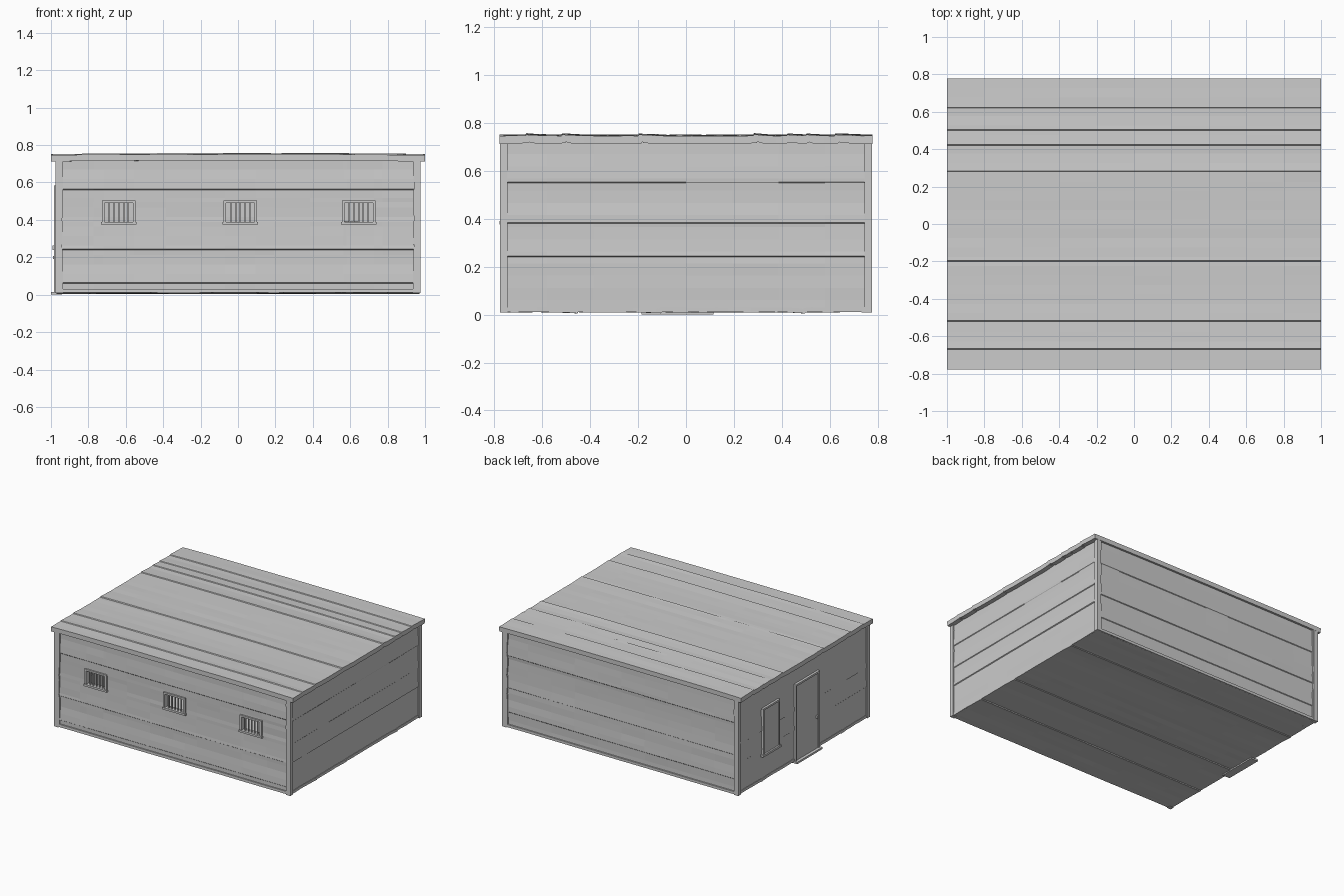
import bpy, bmesh, random
from mathutils import Vector

random.seed(4)
if "Cube" in bpy.data.objects:
    bpy.data.objects.remove(bpy.data.objects["Cube"])

grey = bpy.data.materials.new("weathered_grey")
grey.use_nodes = True
grey.diffuse_color = (0.6, 0.6, 0.6, 1)
grey.node_tree.nodes["Principled BSDF"].inputs["Base Color"].default_value = (0.6, 0.6, 0.6, 1)


def finish(name, bm):
    mesh = bpy.data.meshes.new(name)
    bm.to_mesh(mesh)
    bm.free()
    mesh.materials.append(grey)
    obj = bpy.data.objects.new(name, mesh)
    bpy.context.collection.objects.link(obj)
    return obj


def box(name, low, high):
    """Axis-aligned block between two corners."""
    low, high = Vector(low), Vector(high)
    bm = bmesh.new()
    bmesh.ops.create_cube(bm, size=1)
    for v in bm.verts:
        v.co = (low + high) / 2 + v.co * (high - low)
    return finish(name, bm)


def divisions(low, high, pitch, extra):
    """Even cuts, moved aside where an exact extra cut is needed."""
    count = round((high - low) / pitch)
    cuts = [low + (high - low) * i / count for i in range(count + 1)]
    inner = [c for c in cuts[1:-1] if all(abs(c - e) > 0.012 for e in extra)]
    return sorted([low, high] + inner + list(extra))


def planks(name, origin, normal, u_dir, half, low, high, thick, laps=(), holes=(), crown=0.0):
    """Slightly uneven boarded sheet with lapped joints and optional openings."""
    o, n, u = Vector(origin), Vector(normal), Vector(u_dir)
    v = n.cross(u)
    us = divisions(-half, half, 0.2, [h[i] for h in holes for i in (0, 1)])
    steps = [s for lap in laps for s in (lap, lap + 0.004)]
    vs = divisions(low, high, 0.05, steps + sorted({h[i] for h in holes for i in (2, 3)}))
    bm = bmesh.new()
    grid = []
    for b in vs:
        above = [lap for lap in laps if lap + 0.002 < b]
        ramp = 0.0
        if above:
            ramp = 0.005 * max(0, 1 - (b - above[-1]) / 0.1)
        row_shift = random.uniform(-0.001, 0.001)
        row = []
        for a in us:
            d = ramp + row_shift + random.uniform(-0.0008, 0.0008)
            d += crown * (1 - abs(a / half) ** 3)
            row.append(bm.verts.new(o + u * a + v * b + n * d))
        grid.append(row)
    for j in range(len(vs) - 1):
        for i in range(len(us) - 1):
            a, b = (us[i] + us[i + 1]) / 2, (vs[j] + vs[j + 1]) / 2
            if not any(h[0] < a < h[1] and h[2] < b < h[3] for h in holes):
                bm.faces.new((grid[j][i], grid[j][i + 1], grid[j + 1][i + 1], grid[j + 1][i]))
    obj = finish(name, bm)
    mod = obj.modifiers.new("thickness", "SOLIDIFY")
    mod.thickness = thick
    mod.offset = -1
    return obj


# Walls, roof and floor
window_x = (-0.637, 0.012, 0.645)
openings = [(x - 0.082, x + 0.082, 0.39, 0.495) for x in window_x]
planks("front_wall", (0, -0.762, 0), (0, -1, 0), (1, 0, 0), 0.965, 0.01, 0.72, 0.03,
       laps=(0.06, 0.24, 0.56), holes=openings)
planks("back_wall", (0, 0.762, 0), (0, 1, 0), (-1, 0, 0), 0.965, 0.01, 0.72, 0.03,
       laps=(0.12, 0.3, 0.54))
planks("left_wall", (0.966, 0, 0), (1, 0, 0), (0, 1, 0), 0.772, 0.01, 0.72, 0.03,
       laps=(0.24, 0.38, 0.55))
planks("right_wall", (-0.966, 0, 0), (-1, 0, 0), (0, -1, 0), 0.772, 0.01, 0.72, 0.03,
       laps=(0.24, 0.38))
planks("roof", (0, 0, 0.746), (0, 0, 1), (1, 0, 0), 1.0, -0.778, 0.778, 0.034,
       laps=(-0.67, -0.52, -0.2, 0.28, 0.42, 0.5, 0.62), crown=0.005)
planks("floor", (0, 0, 0.01), (0, 0, -1), (1, 0, 0), 0.97, -0.772, 0.772, 0.02,
       laps=(-0.5, 0.1, 0.45))

# Corner boards on the front and back
for sx, side in ((1, "left"), (-1, "right")):
    for sy, end in ((-1, "front"), (1, "back")):
        xs = sorted((sx * 0.942, sx * 0.976))
        ys = sorted((sy * 0.745, sy * 0.776))
        box(f"{end}_{side}_corner_board", (xs[0], ys[0], 0.008), (xs[1], ys[1], 0.72))

# Barred front windows
for k, x in enumerate(window_x, 1):
    for s in (-1, 1):
        xs = sorted((x + s * 0.076, x + s * 0.09))
        box(f"window_{k}_jamb", (xs[0], -0.774, 0.388), (xs[1], -0.73, 0.503))
    box(f"window_{k}_head", (x - 0.09, -0.774, 0.49), (x + 0.09, -0.73, 0.503))
    box(f"window_{k}_sill", (x - 0.095, -0.778, 0.375), (x + 0.095, -0.73, 0.39))
    for i in range(1, 6):
        bx = x - 0.076 + 0.152 * i / 6
        box(f"window_{k}_bar", (bx - 0.004, -0.764, 0.388), (bx + 0.004, -0.756, 0.492))

# Right-side window and door
def side_frame(name, y0, y1, z0, z1, trim, out):
    box(name + "_panel", (-out + 0.006, y0, z0), (-0.95, y1, z1))
    for y in (y0, y1 - trim):
        box(name + "_jamb", (-out, y, z0), (-0.95, y + trim, z1))
    box(name + "_head", (-out, y0, z1 - trim), (-0.95, y1, z1))


side_frame("side_window", 0.29, 0.49, 0.2, 0.55, 0.014, 0.982)
box("side_window_sill", (-0.988, 0.282, 0.192), (-0.95, 0.498, 0.208))
side_frame("door", -0.176, 0.106, 0.012, 0.585, 0.014, 0.984)
box("door_handle", (-0.992, -0.15, 0.24), (-0.97, -0.138, 0.262))
box("door_step", (-1.0, -0.185, 0.0), (-0.94, 0.115, 0.014))
